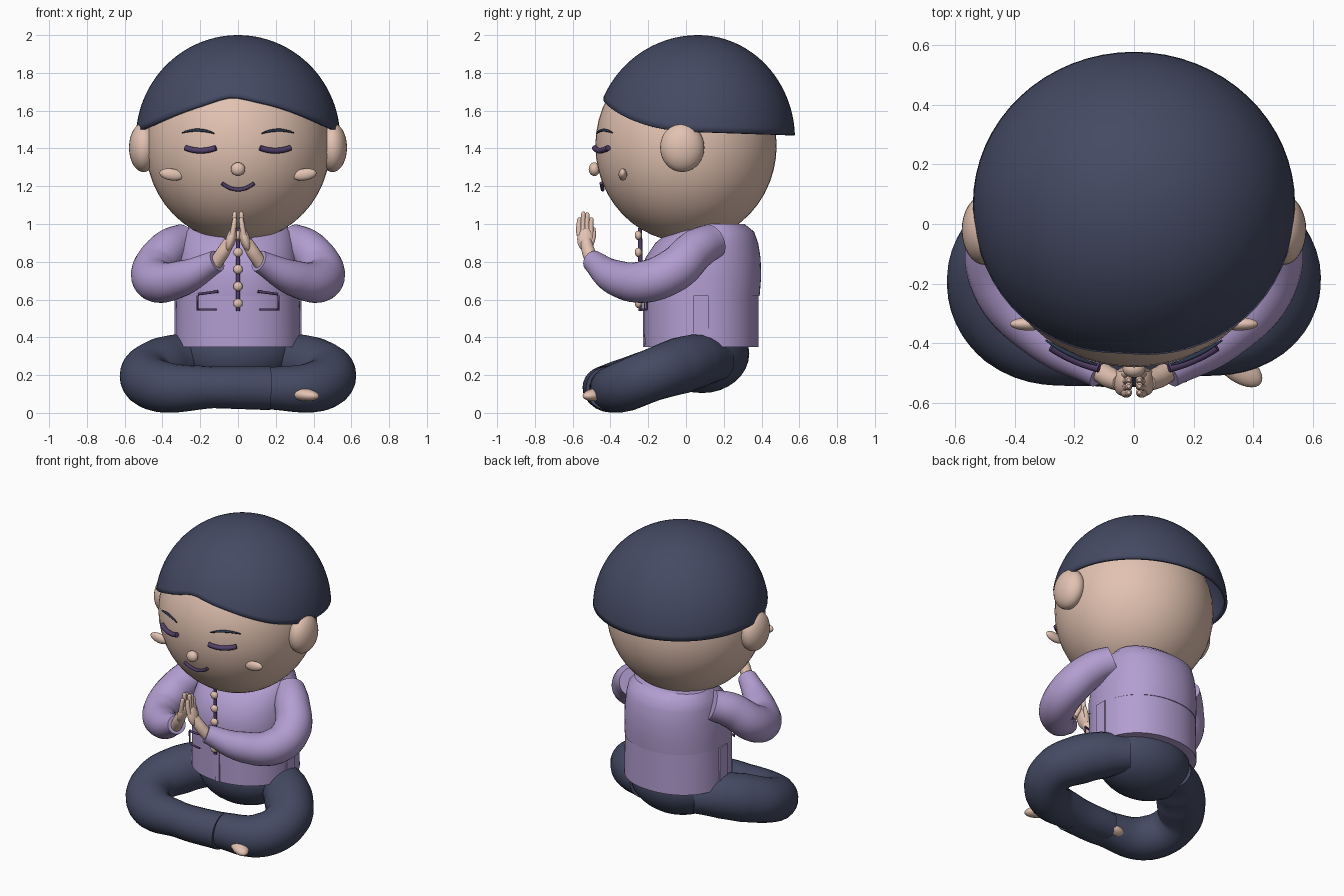
import bpy, bmesh, math
from math import sin, cos, pi, sqrt
from mathutils import Matrix, Vector, Euler

cube = bpy.data.objects.get("Cube")
if cube:
    bpy.data.objects.remove(cube, do_unlink=True)


def material(name, r, g, b):
    m = bpy.data.materials.new(name)
    m.use_nodes = True
    m.diffuse_color = (r, g, b, 1)
    shader = next(n for n in m.node_tree.nodes if n.type == 'BSDF_PRINCIPLED')
    shader.inputs["Base Color"].default_value = (r, g, b, 1)
    shader.inputs["Roughness"].default_value = 0.7
    return m


skin = material("warm skin", 0.76, 0.54, 0.44)
navy = material("dark navy", 0.058, 0.068, 0.125)
lavender = material("lavender cloth", 0.45, 0.34, 0.64)
plum = material("dark plum", 0.085, 0.05, 0.14)
ink = material("brow blue", 0.025, 0.04, 0.075)


def add_mesh(name, mesh, mat):
    obj = bpy.data.objects.new(name, mesh)
    bpy.context.collection.objects.link(obj)
    mesh.materials.clear()
    mesh.materials.append(mat)
    bpy.ops.object.select_all(action='DESELECT')
    obj.select_set(True)
    bpy.context.view_layer.objects.active = obj
    bpy.ops.object.shade_smooth_by_angle(angle=math.radians(40))
    return obj


def from_bmesh(name, bm, mat):
    bmesh.ops.recalc_face_normals(bm, faces=bm.faces)
    mesh = bpy.data.meshes.new(name)
    bm.to_mesh(mesh)
    bm.free()
    return add_mesh(name, mesh, mat)


def ellipsoid(name, centre, radii, mat, rot=(0, 0, 0), segs=32):
    bm = bmesh.new()
    matrix = Matrix.LocRotScale(Vector(centre), Euler(rot), Vector(radii))
    bmesh.ops.create_uvsphere(bm, u_segments=segs, v_segments=segs // 2, radius=1, matrix=matrix)
    return from_bmesh(name, bm, mat)


def plate(name, centre, size, mat):
    bm = bmesh.new()
    matrix = Matrix.LocRotScale(Vector(centre), None, Vector(size))
    bmesh.ops.create_cube(bm, size=1, matrix=matrix)
    return from_bmesh(name, bm, mat)


def loft(name, rings, mat, cap_end=True):
    bm = bmesh.new()
    loops = [[bm.verts.new(p) for p in ring] for ring in rings]
    n = len(loops[0])
    for a, b in zip(loops, loops[1:]):
        for i in range(n):
            bm.faces.new((a[i], a[(i + 1) % n], b[(i + 1) % n], b[i]))
    bm.faces.new(loops[0])
    if cap_end:
        bm.faces.new(loops[-1])
    return from_bmesh(name, bm, mat)


def tube(name, points, mat, straight=False, sides=6):
    """Round tube through (x, y, z, radius) points."""
    curve = bpy.data.curves.new(name, 'CURVE')
    curve.dimensions = '3D'
    curve.bevel_depth = 1
    curve.bevel_resolution = sides
    curve.resolution_u = 8
    curve.use_fill_caps = True
    spline = curve.splines.new('POLY' if straight else 'BEZIER')
    target = spline.points if straight else spline.bezier_points
    target.add(len(points) - 1)
    for p, (x, y, z, r) in zip(target, points):
        p.co = (x, y, z, 1) if straight else (x, y, z)
        p.radius = r
        if not straight:
            p.handle_left_type = p.handle_right_type = 'AUTO'
    temp = bpy.data.objects.new(name + "_path", curve)
    bpy.context.collection.objects.link(temp)
    graph = bpy.context.evaluated_depsgraph_get()
    mesh = bpy.data.meshes.new_from_object(temp.evaluated_get(graph))
    bpy.data.objects.remove(temp, do_unlink=True)
    return add_mesh(name, mesh, mat)


def mirrored(points, s):
    return [(s * x, y, z, r) for x, y, z, r in points]


# Head
HEAD_Z = 1.415
HEAD_R = (0.489, 0.48, 0.51)
ellipsoid("head", (0, 0, HEAD_Z), HEAD_R, skin, segs=48)


def on_face(x, z, lift=0.014):
    depth = 1 - (x / HEAD_R[0]) ** 2 - ((z - HEAD_Z) / HEAD_R[2]) ** 2
    return -HEAD_R[1] * sqrt(depth) - lift


# Hair cap with a rim that rises over the forehead to an off-centre peak
rings = []
for j in range(25):
    t = 0.02 + 0.98 * j / 24
    ring = []
    for i in range(64):
        a = 2 * pi * i / 64
        f = -cos(a)
        rim = 1.47 + 0.0175 * (1 + f) + 0.15 * max(0, f) ** 2.5
        if f > 0:
            rim += 0.02 * math.exp(-((sin(a) + 0.08) / 0.2) ** 2)
        phi = t * math.acos((rim - 1.45) / 0.55)
        depth = 0.548 if f > 0 else 0.512
        ring.append((0.541 * sin(phi) * sin(a), 0.065 + depth * sin(phi) * cos(a),
                     1.45 + 0.55 * cos(phi)))
    rings.append(ring)
hair = loft("hair_cap", rings, navy, cap_end=False)
shell = hair.modifiers.new("thickness", 'SOLIDIFY')
shell.thickness = 0.02
shell.offset = -1

# Face
ellipsoid("nose", (0, -0.485, 1.29), (0.038, 0.03, 0.036), skin)
for s, side in ((1, "left"), (-1, "right")):
    ellipsoid(side + "_ear", (s * 0.5, -0.02, 1.405), (0.077, 0.117, 0.13), skin)
    ellipsoid(side + "_cheek", (s * 0.352, -0.335, 1.262), (0.064, 0.022, 0.031), skin,
              (0, -s * 0.15, 0))
    lid, brow = [], []
    for i in range(9):
        u = i / 4 - 1
        x = 0.197 + 0.08 * u
        z = 1.388 + 0.015 * u * u
        lid.append((x, on_face(x, z, 0.017), z, 0.015))
        x = 0.21 + 0.085 * u
        z = 1.497 - 0.016 * u * u + 0.002 * u
        brow.append((x, on_face(x, z, 0.012), z, 0.008 - 0.005 * u * u))
    tube(side + "_closed_eye", mirrored(lid, s), plum, straight=True)
    tube(side + "_brow", mirrored(brow, s), ink, straight=True)
smile = []
for i in range(13):
    u = i / 6 - 1
    x, z = 0.085 * u, 1.182 + 0.034 * u * u
    smile.append((x, on_face(x, z), z, 0.01))
tube("mouth", smile, plum, straight=True)


# Jacket: slightly squared sections, lower skirt and fuller upper body
def oval(z, rx, ry, cy, power=2.15):
    ring = []
    for i in range(64):
        c, s = cos(2 * pi * i / 64), sin(2 * pi * i / 64)
        ring.append((rx * math.copysign(abs(c) ** (2 / power), c),
                     cy + ry * math.copysign(abs(s) ** (2 / power), s), z))
    return ring


loft("jacket_skirt", [oval(0.35, 0.333, 0.303, 0.082), oval(0.63, 0.326, 0.305, 0.08)], lavender)
loft("jacket_body", [oval(*r) for r in (
    (0.62, 0.326, 0.309, 0.081), (0.72, 0.326, 0.318, 0.08), (0.82, 0.32, 0.305, 0.09),
    (0.9, 0.305, 0.272, 0.11), (0.96, 0.287, 0.225, 0.135), (1.0, 0.25, 0.16, 0.15))], lavender)

# Placket, buttons, front slit and pockets
tube("placket", [(0, -0.24, 0.54, 0.011), (0, -0.243, 0.98, 0.011)], plum, straight=True)
plate("front_slit", (0.003, -0.223, 0.45), (0.033, 0.009, 0.2), lavender)
for i in range(5):
    ellipsoid("button_%d" % (i + 1), (0, -0.252, 0.58 + 0.09 * i), (0.025, 0.019, 0.025), skin, segs=16)


def pocket_point(x, z, r=0.006):
    return (x, -0.24 + 2.5 * (x - 0.1) ** 2, z, r)


for s, side in ((1, "left"), (-1, "right")):
    flap = [pocket_point(0.105 + 0.015 * i, 0.643 - 0.002 * i, 0.007) for i in range(8)]
    pouch = [pocket_point(0.215, 0.622), pocket_point(0.215, 0.547)]
    pouch += [pocket_point(0.215 - 0.02 * i, 0.547) for i in range(1, 6)]
    tube(side + "_pocket_flap", mirrored(flap, s), plum, straight=True)
    tube(side + "_pocket_outline", mirrored(pouch, s), plum, straight=True)
    plate(side + "_vent", (s * 0.332, 0.08, 0.487), (0.009, 0.08, 0.27), lavender)

    # Sleeve from shoulder round the elbow to the wrist
    sleeve = [(0.285, 0.14, 0.91, 0.094), (0.365, 0.055, 0.865, 0.108), (0.447, -0.065, 0.755, 0.116),
              (0.425, -0.215, 0.695, 0.112), (0.29, -0.37, 0.715, 0.094), (0.11, -0.495, 0.805, 0.058)]
    tube(side + "_sleeve", mirrored(sleeve, s), lavender, sides=10)

    # Praying hand: wrist, palm, fingers, thumb
    wrist = [(0.12, -0.49, 0.79, 0.036), (0.08, -0.515, 0.85, 0.036), (0.045, -0.53, 0.91, 0.03)]
    tube(side + "_wrist", mirrored(wrist, s), skin)
    ellipsoid(side + "_palm", (s * 0.037, -0.532, 0.92), (0.027, 0.044, 0.068), skin, (0, -s * 0.3, 0))
    for i, tip in enumerate((1.035, 1.065, 1.06, 1.035)):
        y = -0.566 + 0.021 * i
        finger = [(0.03, y, 0.94, 0.015), (0.022, y - 0.001, 0.99, 0.014),
                  (0.018, y + 0.002, tip - 0.01, 0.012), (0.018, y + 0.002, tip, 0.006)]
        tube("%s_finger_%d" % (side, i + 1), mirrored(finger, s), skin, sides=4)
    thumb = [(0.05, -0.505, 0.89, 0.016), (0.028, -0.49, 0.94, 0.014), (0.018, -0.488, 0.98, 0.008)]
    tube(side + "_thumb", mirrored(thumb, s), skin, sides=4)

# Trousers: seat and crossed legs
ellipsoid("trouser_seat", (0, 0.085, 0.315), (0.31, 0.25, 0.21), navy)
thigh = [(0.17, 0.17, 0.28, 0.11), (0.3, 0.065, 0.275, 0.143), (0.4, -0.03, 0.25, 0.15),
         (0.488, -0.18, 0.2, 0.138)]
left_shin = [(0.415, -0.33, 0.14, 0.135), (0.17, -0.4, 0.13, 0.112), (-0.12, -0.4, 0.13, 0.095)]
right_shin = [(-0.41, -0.355, 0.14, 0.137), (-0.13, -0.433, 0.135, 0.11), (0.17, -0.415, 0.13, 0.115)]
tube("left_leg", thigh + left_shin, navy, sides=10)
tube("right_leg", mirrored(thigh, -1) + right_shin, navy, sides=10)

# Feet tucked under the opposite legs
ellipsoid("right_foot", (0.345, -0.475, 0.097), (0.1, 0.05, 0.034), skin, (0, 0.1, -0.65))
ellipsoid("left_foot", (-0.16, -0.365, 0.09), (0.08, 0.05, 0.034), skin, (0, 0, 0.3))
